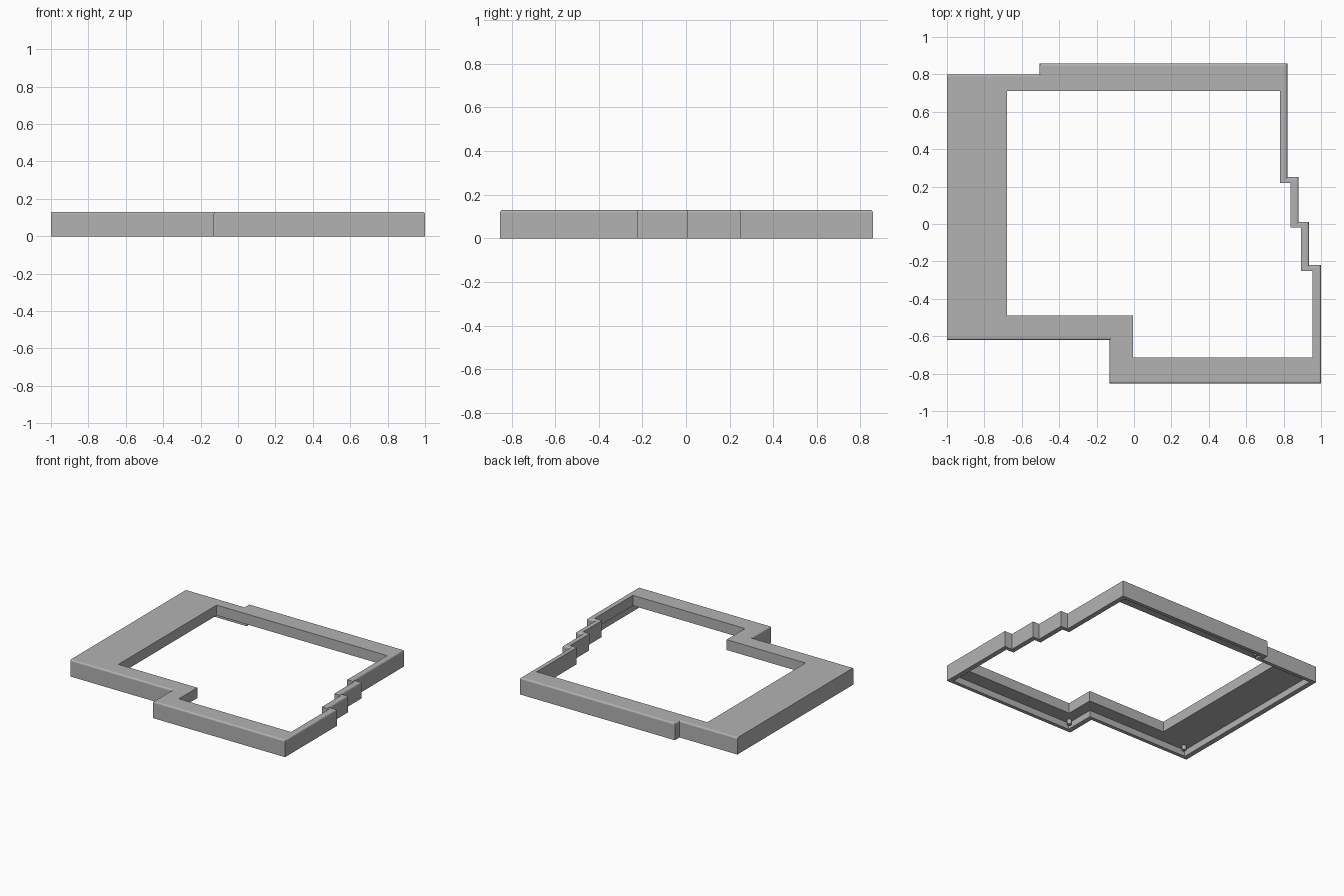
import bpy, bmesh, math

if "Cube" in bpy.data.objects:
    bpy.data.objects.remove(bpy.data.objects["Cube"])

TOP, LEDGE, FILLET = 0.13, 0.05, 0.012

grey = bpy.data.materials.new("plain grey")
grey.diffuse_color = (0.45, 0.45, 0.45, 1)
grey.use_nodes = True
grey.node_tree.nodes["Principled BSDF"].inputs["Base Color"].default_value = grey.diffuse_color

# Outlines seen from above, counter-clockwise
outer = [(-1, -.62), (-.13, -.62), (-.13, -.853), (1, -.853), (1, -.22),
         (.935, -.22), (.935, .01), (.88, .01), (.88, .25), (.82, .25),
         (.82, .857), (-.505, .857), (-.505, .80), (-1, .80)]
hole = [(-.68, -.49), (-.005, -.49), (-.005, -.715), (.955, -.715), (.955, -.25),
        (.893, -.25), (.893, -.02), (.838, -.02), (.838, .22), (.78, .22),
        (.78, .71), (-.68, .71)]


def inset(points, tx, ty, keep_left=False):
    """Move each side of a right-angled outline inward."""
    result = []
    n = len(points)
    for i, (x, y) in enumerate(points):
        nx, ny = x, y
        for a, b in ((points[i - 1], points[i]), (points[i], points[(i + 1) % n])):
            dx, dy = b[0] - a[0], b[1] - a[1]
            if abs(dx) > abs(dy):
                ny += math.copysign(ty, dx)
            elif not (keep_left and x < -.99):
                nx -= math.copysign(tx, dy)
        result.append((nx, ny))
    return result


def add_loop(bm, points, z):
    verts = [bm.verts.new((x, y, z)) for x, y in points]
    edges = [bm.edges.new((verts[i - 1], verts[i])) for i in range(len(verts))]
    return verts, edges


def wall(bm, low, high):
    for i in range(len(low[0])):
        bm.faces.new((low[0][i - 1], low[0][i], high[0][i], high[0][i - 1]))


def flat_ring(bm, a, b):
    bmesh.ops.triangle_fill(bm, edges=a[1] + b[1], use_beauty=True, normal=(0, 0, 1))


def finish(bm, name):
    bmesh.ops.recalc_face_normals(bm, faces=bm.faces[:])
    mesh = bpy.data.meshes.new(name)
    bm.to_mesh(mesh)
    bm.free()
    mesh.materials.append(grey)
    obj = bpy.data.objects.new(name, mesh)
    bpy.context.collection.objects.link(obj)
    return obj


# Frame cover: top plate with a big opening and a rim hanging down around it
bm = bmesh.new()
bottom = add_loop(bm, outer, 0)
last = bottom
for k in range(4):  # outer wall ending in a small rounded top edge
    a = math.radians(30 * k)
    t = FILLET * (1 - math.cos(a))
    ring = add_loop(bm, inset(outer, t, t, True), TOP - FILLET + FILLET * math.sin(a))
    wall(bm, last, ring)
    last = ring
hole_top, hole_low = add_loop(bm, hole, TOP), add_loop(bm, hole, LEDGE)
cavity = inset(outer, .038, .028)
cav_top, cav_low = add_loop(bm, cavity, LEDGE), add_loop(bm, cavity, 0)
flat_ring(bm, last, hole_top)
wall(bm, hole_low, hole_top)
flat_ring(bm, hole_low, cav_top)
wall(bm, cav_low, cav_top)
flat_ring(bm, bottom, cav_low)
finish(bm, "frame_cover")

# Small locating posts under the plate, near three corners
for i, (x, y) in enumerate([(-.92, -.55), (-.07, -.79), (-.46, .79)]):
    bm = bmesh.new()
    bmesh.ops.create_cone(bm, cap_ends=True, segments=16, radius1=.016,
                          radius2=.016, depth=.04)
    bmesh.ops.translate(bm, verts=bm.verts[:], vec=(x, y, .035))
    finish(bm, f"locating_post_{i + 1}")
